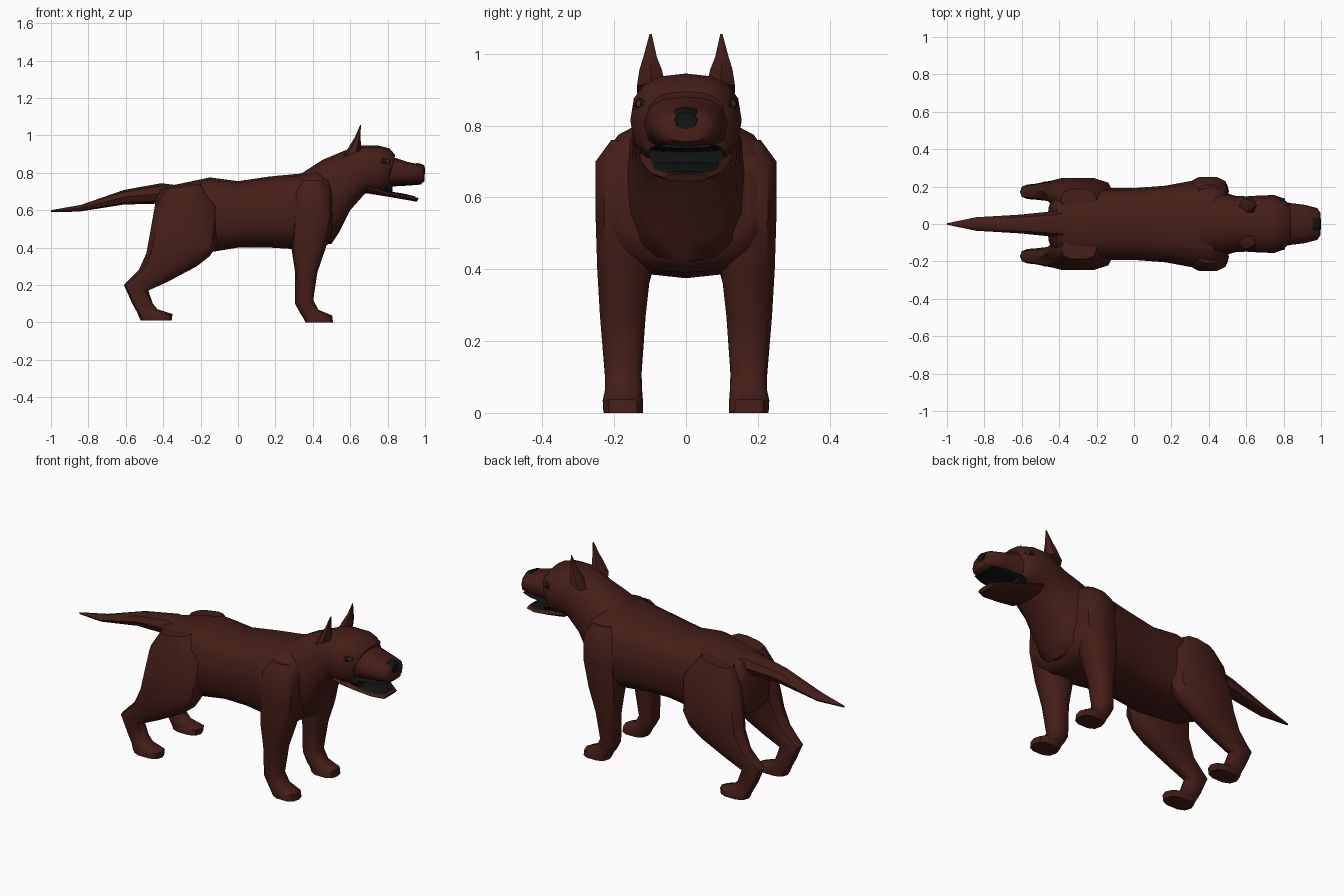
import bpy, bmesh, math
from mathutils import Matrix


def material(name, rgb):
    m = bpy.data.materials.new(name)
    m.diffuse_color = (*rgb, 1)
    return m


FUR = material("fur", (0.06, 0.013, 0.009))
BLACK = material("black", (0.006, 0.007, 0.007))
AMBER = material("amber", (0.09, 0.02, 0.012))


def finish(name, bm, mat, mirror, angle=45):
    bmesh.ops.recalc_face_normals(bm, faces=bm.faces)
    me = bpy.data.meshes.new(name)
    bm.to_mesh(me)
    bm.free()
    me.materials.append(mat)
    ob = bpy.data.objects.new(name, me)
    bpy.context.collection.objects.link(ob)
    bpy.ops.object.select_all(action='DESELECT')
    bpy.context.view_layer.objects.active = ob
    ob.select_set(True)
    bpy.ops.object.shade_smooth_by_angle(angle=math.radians(angle))
    if mirror:
        mod = ob.modifiers.new("mirror", 'MIRROR')
        mod.use_axis = (False, True, False)
    return ob


def loft(name, rings, n=12, p=2.5, mat=FUR, mirror=False):
    """Each ring: x,z of one edge, x,z of the opposite edge, then y range."""
    bm = bmesh.new()
    loops = []
    for xa, za, xb, zb, y0, y1 in rings:
        loop = []
        for i in range(n):
            c, s = math.cos(2 * math.pi * i / n), math.sin(2 * math.pi * i / n)
            u = math.copysign(abs(c) ** (2 / p), c)
            v = math.copysign(abs(s) ** (2 / p), s)
            loop.append(bm.verts.new(((xa + xb) / 2 + u * (xb - xa) / 2,
                                      (y0 + y1) / 2 + v * (y1 - y0) / 2,
                                      (za + zb) / 2 + u * (zb - za) / 2)))
        loops.append(loop)
    for a, b in zip(loops, loops[1:]):
        for i in range(n):
            j = (i + 1) % n
            bm.faces.new((a[i], a[j], b[j], b[i]))
    bm.faces.new(loops[0])
    bm.faces.new(loops[-1])
    return finish(name, bm, mat, mirror)


def centred(rings):
    return [(*r[:4], -r[4], r[4]) for r in rings]


def ball(name, loc, size, yaw, mat):
    bm = bmesh.new()
    m = Matrix.Translation(loc) @ Matrix.Rotation(math.radians(yaw), 4, 'Z') @ Matrix.Diagonal((*size, 1))
    bmesh.ops.create_uvsphere(bm, u_segments=10, v_segments=6, radius=1, matrix=m)
    return finish(name, bm, mat, True)


# torso
loft("torso", centred([
    (-.46, .50, -.44, .66, .10), (-.45, .43, -.41, .72, .14),
    (-.35, .39, -.34, .735, .185), (-.15, .375, -.15, .775, .192),
    (0, .40, 0, .755, .192), (.17, .40, .17, .78, .205),
    (.33, .39, .33, .795, .235), (.44, .39, .42, .82, .24),
    (.485, .42, .48, .79, .22), (.505, .48, .50, .73, .19)]), n=16, p=2.9)

# neck and skull
loft("neck_and_head", centred([
    (.40, .42, .33, .79, .20), (.50, .42, .45, .868, .17),
    (.54, .48, .55, .91, .15), (.60, .60, .60, .93, .148),
    (.68, .69, .65, .945, .152), (.75, .685, .75, .945, .155),
    (.79, .69, .81, .93, .135), (.81, .745, .84, .895, .108)]), n=16, p=2.5)

# muzzle, jaw and mouth lining
loft("upper_muzzle", centred([
    (.77, .72, .77, .90, .125), (.83, .733, .845, .878, .112),
    (.92, .74, .91, .857, .102), (.98, .742, .98, .843, .085),
    (.998, .755, .995, .83, .06)]), p=2.6)
loft("lower_jaw", centred([
    (.69, .69, .69, .74, .13), (.80, .672, .80, .70, .115),
    (.90, .655, .90, .68, .097), (.957, .645, .967, .665, .06)]), p=2.6)
loft("throat", centred([
    (.78, .69, .78, .76, .11), (.825, .685, .825, .75, .105)]), mat=BLACK)
loft("palate", centred([
    (.80, .725, .80, .745, .103), (.92, .732, .92, .75, .092),
    (.98, .737, .98, .75, .07)]), mat=BLACK)
loft("tongue_lining", centred([
    (.78, .688, .78, .705, .10), (.89, .67, .89, .688, .086),
    (.945, .655, .95, .673, .052)]), mat=BLACK)
loft("nose", centred([
    (.955, .815, .955, .852, .038), (.985, .80, .98, .848, .042),
    (1.0, .79, .998, .838, .03)]), n=8, mat=BLACK)

# ears
loft("ears", [
    (.56, .88, .655, .92, .05, .143), (.60, .95, .657, .96, .063, .134),
    (.625, .99, .655, .99, .078, .122), (.653, 1.055, .657, 1.055, .095, .102)],
    n=6, p=2, mirror=True)

# eyes
ball("eyes", (.79, .122, .86), (.034, .016, .018), -35, BLACK)
ball("irises", (.796, .127, .86), (.012, .014, .011), -35, AMBER)

# tail
loft("tail", centred([
    (-.30, .62, -.30, .73, .09), (-.42, .635, -.41, .744, .07),
    (-.61, .63, -.61, .708, .05), (-.85, .592, -.84, .628, .036),
    (-1.0, .59, -1.0, .60, .004)]), n=8, p=2.2)

# legs
loft("front_legs", [
    (.34, .76, .46, .76, .10, .21), (.30, .70, .50, .70, .09, .255),
    (.29, .55, .505, .56, .09, .255), (.285, .40, .47, .40, .095, .25),
    (.305, .27, .425, .27, .11, .242), (.305, .10, .402, .12, .122, .228),
    (.332, .05, .43, .067, .12, .228), (.345, .03, .503, .037, .118, .234),
    (.36, 0, .508, 0, .118, .232)], n=10, p=2.7, mirror=True)
loft("hind_legs", [
    (-.39, .71, -.20, .74, .08, .19), (-.445, .62, -.10, .62, .06, .228),
    (-.475, .45, -.11, .42, .08, .25), (-.49, .37, -.15, .355, .10, .248),
    (-.53, .28, -.22, .30, .118, .235), (-.58, .23, -.38, .215, .128, .218),
    (-.61, .20, -.48, .17, .132, .212), (-.565, .10, -.455, .10, .13, .212),
    (-.54, .055, -.43, .07, .128, .215), (-.53, .03, -.35, .045, .123, .23),
    (-.52, .01, -.355, .01, .123, .228)], n=10, p=2.6, mirror=True)
